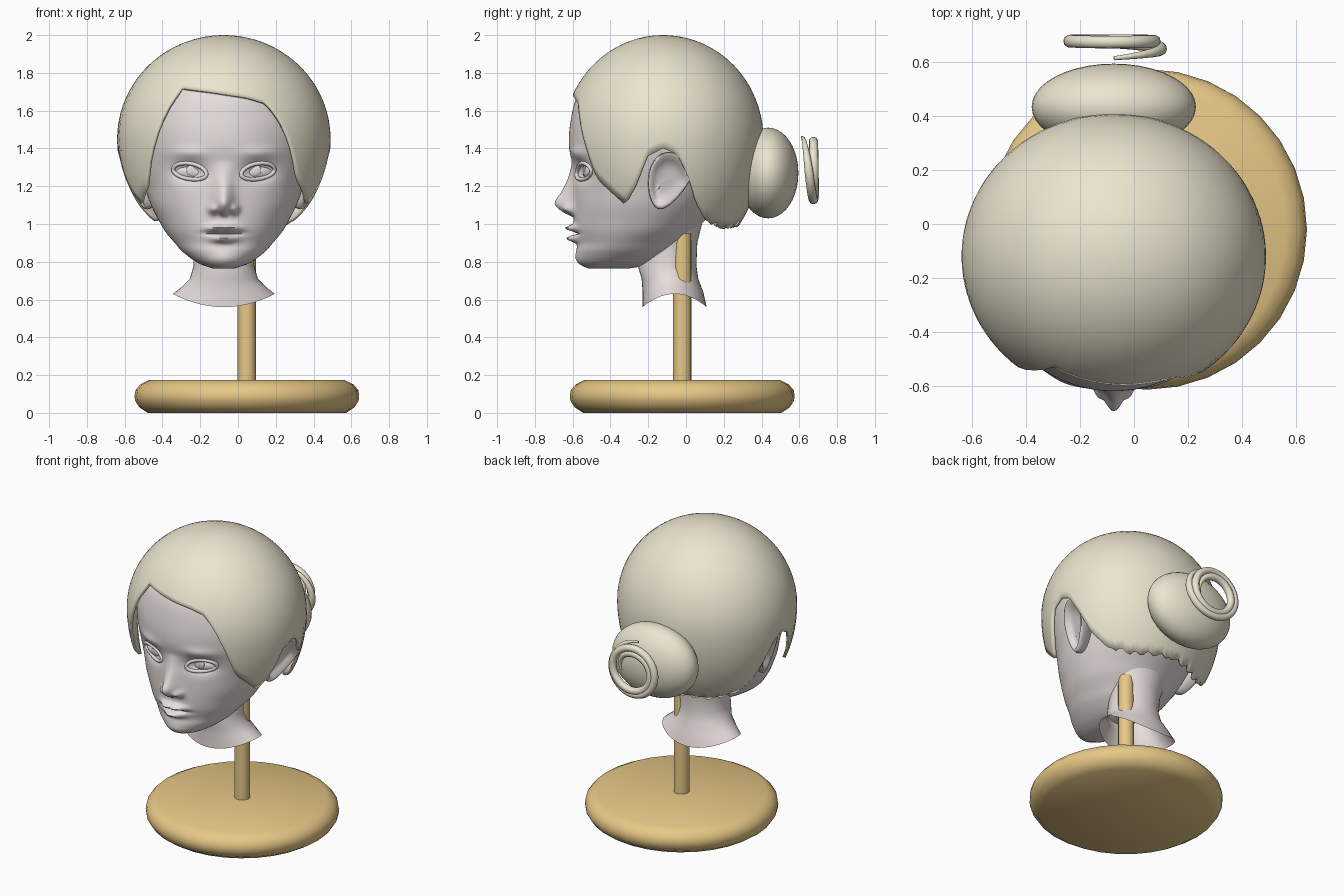
import bpy, bmesh
from math import sin, cos, pi, exp, radians, sqrt, atan2

if "Cube" in bpy.data.objects:
    bpy.data.objects.remove(bpy.data.objects["Cube"])

CX = -0.075  # mid-line of the head


def material(name, rgb):
    m = bpy.data.materials.new(name)
    m.diffuse_color = (*rgb, 1)
    m.use_nodes = True
    m.node_tree.nodes["Principled BSDF"].inputs["Base Color"].default_value = m.diffuse_color
    return m


SKIN = material("skin", (0.80, 0.73, 0.71))
HAIR = material("hair", (0.83, 0.78, 0.62))
WOOD = material("wood", (0.80, 0.58, 0.24))


def finish(ob, mat, angle=50):
    ob.data.materials.append(mat)
    bpy.ops.object.select_all(action='DESELECT')
    ob.select_set(True)
    bpy.context.view_layer.objects.active = ob
    if ob.type == 'CURVE':
        bpy.ops.object.convert(target='MESH')
    bpy.ops.object.shade_smooth_by_angle(angle=radians(angle))
    return ob


def loft(name, rings, mat, start=True, end=True, angle=50):
    """Skin a list of closed rings, optionally capping either end."""
    bm = bmesh.new()
    vs = [[bm.verts.new(p) for p in r] for r in rings]
    n = len(vs[0])
    for a, b in zip(vs, vs[1:]):
        for i in range(n):
            bm.faces.new((a[i], a[(i + 1) % n], b[(i + 1) % n], b[i]))
    if start:
        bm.faces.new(vs[0])
    if end:
        bm.faces.new(vs[-1])
    bmesh.ops.recalc_face_normals(bm, faces=bm.faces)
    me = bpy.data.meshes.new(name)
    bm.to_mesh(me)
    bm.free()
    ob = bpy.data.objects.new(name, me)
    bpy.context.collection.objects.link(ob)
    return finish(ob, mat, angle)


def ball(name, loc, size, mat, seg=32):
    bpy.ops.mesh.primitive_uv_sphere_add(segments=seg, ring_count=seg // 2, location=loc)
    ob = bpy.context.object
    ob.name, ob.scale = name, size
    return finish(ob, mat)


def tube(name, pts, r, mat, taper=None, cyclic=False):
    cu = bpy.data.curves.new(name, 'CURVE')
    cu.dimensions, cu.bevel_depth, cu.bevel_resolution = '3D', r, 3
    cu.use_fill_caps = True
    sp = cu.splines.new('POLY')
    sp.points.add(len(pts) - 1)
    sp.use_cyclic_u = cyclic
    for i, p in enumerate(pts):
        sp.points[i].co = (*p, 1)
        sp.points[i].radius = taper(i / (len(pts) - 1)) if taper else 1
    ob = bpy.data.objects.new(name, cu)
    bpy.context.collection.objects.link(ob)
    return finish(ob, mat)


def interp(table, x, smooth=True):
    """Interpolate rows (key, values...) at x."""
    x = min(max(x, table[0][0]), table[-1][0])
    i = max(k for k in range(len(table) - 1) if table[k][0] <= x)
    a, b = table[i], table[i + 1]
    t = (x - a[0]) / (b[0] - a[0])
    h = b[0] - a[0]

    def slope(k, c):
        p, q = table[max(k - 1, 0)], table[min(k + 1, len(table) - 1)]
        return (q[c] - p[c]) / (q[0] - p[0])
    out = []
    for c in range(1, len(a)):
        if smooth:
            out.append(a[c] * (1 + 2 * t) * (1 - t) ** 2 + b[c] * t * t * (3 - 2 * t)
                       + h * slope(i, c) * t * (1 - t) ** 2 - h * slope(i + 1, c) * t * t * (1 - t))
        else:
            out.append(a[c] + (b[c] - a[c]) * t)
    return out


# Stand: turned base and post
def lathe(name, profile, n, mat):
    return loft(name, [[(0.047 + r * cos(2 * pi * i / n), -0.02 + r * sin(2 * pi * i / n), z)
                        for i in range(n)] for r, z in profile], mat, angle=35)


lathe("stand_base", [(.525, 0), (.57, .03), (.592, .065), (.595, .09), (.59, .12), (.565, .15), (.52, .173)], 32, WOOD)
lathe("stand_post", [(.049, .172), (.049, .95)], 16, WOOD)

# Head: horizontal sections z, front y, back y, widest y, half width
HEAD = [(.765, -.52, -.30, -.40, .06), (.79, -.565, -.15, -.38, .13), (.85, -.58, -.05, -.33, .215),
        (.90, -.575, 0, -.30, .26), (.96, -.59, .05, -.25, .31), (1.02, -.595, .10, -.22, .345),
        (1.10, -.595, .18, -.20, .385), (1.20, -.595, .27, -.17, .42), (1.30, -.60, .33, -.15, .455),
        (1.42, -.62, .36, -.12, .485), (1.55, -.61, .36, -.12, .49), (1.68, -.575, .30, -.12, .44),
        (1.80, -.49, .20, -.13, .33), (1.90, -.35, .08, -.13, .20), (1.95, -.20, -.06, -.13, .06)]
NOSE = [(1.035, 0), (1.065, .06), (1.11, .10), (1.17, .065), (1.24, .03), (1.33, 0)]
# Facial features as soft bumps: |x|, z, x spread, z spread, height
BUMPS = [(.06, 1.08, .022, .022, .035), (.03, .978, .055, .017, .05), (0, .922, .06, .019, .055),
         (0, .951, .09, .007, -.03), (.18, 1.275, .085, .05, -.04), (.19, 1.375, .09, .03, .014),
         (.03, 1.052, .012, .008, -.025), (0, .82, .07, .03, .008)]


def relief(x, z):
    d = interp(NOSE, z)[0] * exp(-(x / .05) ** 2)
    for bx, bz, sx, sz, h in BUMPS:
        d += h * exp(-((abs(x) - bx) / sx) ** 2 - ((z - bz) / sz) ** 2)
    return d


def face_y(x, z):
    yf, yb, yc, hw = interp(HEAD, z)
    return yc - (yc - yf) * sqrt(max(0, 1 - (x / hw) ** 2)) - relief(x, z)


rings = []
for k in range(111):
    z = .765 + 1.185 * k / 110
    yf, yb, yc, hw = interp(HEAD, z)
    ring = []
    for i in range(120):
        t = -pi + 2 * pi * i / 120
        a = t - .55 * sin(t)  # more columns on the face
        x = hw * sin(a)
        y = face_y(x, z) if cos(a) > 0 else yc - (yb - yc) * cos(a)
        ring.append((CX + x, y, z))
    rings.append(ring)
loft("head", rings, SKIN, angle=70)

# Neck with flared, arched lower edge: z, centre y, half width, half depth, side lift
NECK = [(1.02, -.06, .20, .15, 0), (.90, -.08, .165, .14, 0), (.78, -.10, .16, .155, 0),
        (.71, -.085, .18, .15, 0), (.645, -.07, .225, .16, .02), (.56, -.06, .27, .17, .07)]
loft("neck", [[(CX + rx * sin(2 * pi * i / 40), cy - ry * cos(2 * pi * i / 40),
                z + lift * sin(2 * pi * i / 40) ** 2) for i in range(40)]
              for z, cy, rx, ry, lift in NECK], SKIN, start=False, end=False, angle=70)

# Eyes and ears, one set per side
EAR = [(.80, -.10), (.97, -.03), (1.03, 0), (1.0, .018), (.88, .018), (.74, -.008), (.4, -.02), (.06, -.015)]
for side, s in (("left", -1), ("right", 1)):
    ex, ez = .18, 1.275
    ey = face_y(ex, ez)
    eye = ball("eyeball_" + side, (CX + s * ex, ey + .015, ez), (.085, .035, .04), SKIN)
    eye.rotation_euler.z = s * .3
    ball("iris_" + side, (CX + s * .168, ey - .016, 1.284), (.03, .01, .03), SKIN, 20)
    lid = []
    for i in range(32):
        t = 2 * pi * i / 32
        x, z = ex + .088 * cos(t), ez + (.046 if sin(t) > 0 else .037) * sin(t) + .012 * cos(t)
        lid.append((CX + s * x, face_y(x, z) - .004, z))
    tube("eyelid_" + side, lid, .011, SKIN, cyclic=True)

    rings = []
    for sc, dx in EAR:
        ring = []
        for i in range(32):
            u, v = cos(2 * pi * i / 32), sin(2 * pi * i / 32)
            low = max(0, -v)
            y = -.09 + sc * .107 * u * (1 - .3 * low) - .045 * low
            z = 1.23 + sc * .148 * v
            ring.append((CX + s * (.465 + dx + .25 * (y + .09) + .33 * (z - 1.23)), y, z))
        rings.append(ring)
    loft("ear_" + side, rings, SKIN, angle=80)

# Hair cap: hairline height by angle from the front (degrees, positive = right)
SIDE = [(64, 1.10), (73, 1.20), (81, 1.36), (90, 1.40), (98, 1.37), (104, 1.27),
        (112, 1.11), (122, 1.02), (143, .98), (180, 1.0)]
LINE = ([(-a, z) for a, z in reversed(SIDE)]
        + [(-50, 1.20), (-42, 1.40), (-34, 1.60), (-27, 1.72), (-8, 1.70), (14, 1.67), (25, 1.64),
           (32, 1.55), (38, 1.43), (46, 1.24)] + SIDE)
cols, rows = 120, 24
rings = []
for k in range(rows + 1):
    ring = []
    for i in range(cols):
        deg = -180 + 360 * i / cols
        a = radians(deg)
        d = 1.45 - interp(LINE, deg, False)[0]
        if abs(deg) > 125:
            d += .012 * sin(deg * .55)  # wavy nape edge
        last = pi / 2 + atan2(d / .70, sqrt(1 - (d / .70) ** 2)) if d > 0 else atan2(sqrt(1 - (d / .55) ** 2), -d / .55)
        phi = .03 + (last - .03) * k / rows
        z = 1.45 + (.55 if phi < pi / 2 else .70) * cos(phi)
        r = sin(phi)
        ring.append((CX + .565 * r * sin(a), -.12 - .53 * r * cos(a), z))
    rings.append(ring)
hair = loft("hair_cap", rings, HAIR, end=False, angle=60)
mod = hair.modifiers.new("thickness", 'SOLIDIFY')
mod.thickness, mod.offset = .018, -1

# Bun and the coiled lock behind it
ball("hair_bun", (CX, .435, 1.27), (.305, .16, .24), HAIR, 40)
COIL = [(0, .615, .165), (.5, .675, .165), (1, .675, .145), (1.5, .68, .14), (2, .675, .11), (2.3, .66, .10)]
coil = []
for i in range(100):
    t = 2.3 * i / 99
    y, r = interp(COIL, t)
    coil.append((CX + r * 1.05 * sin(2 * pi * t), y, 1.293 + r * cos(2 * pi * t)))
tube("bun_coil", coil, .024, HAIR, taper=lambda u: min(1, .3 + 6 * u, .3 + 6 * (1 - u)))
